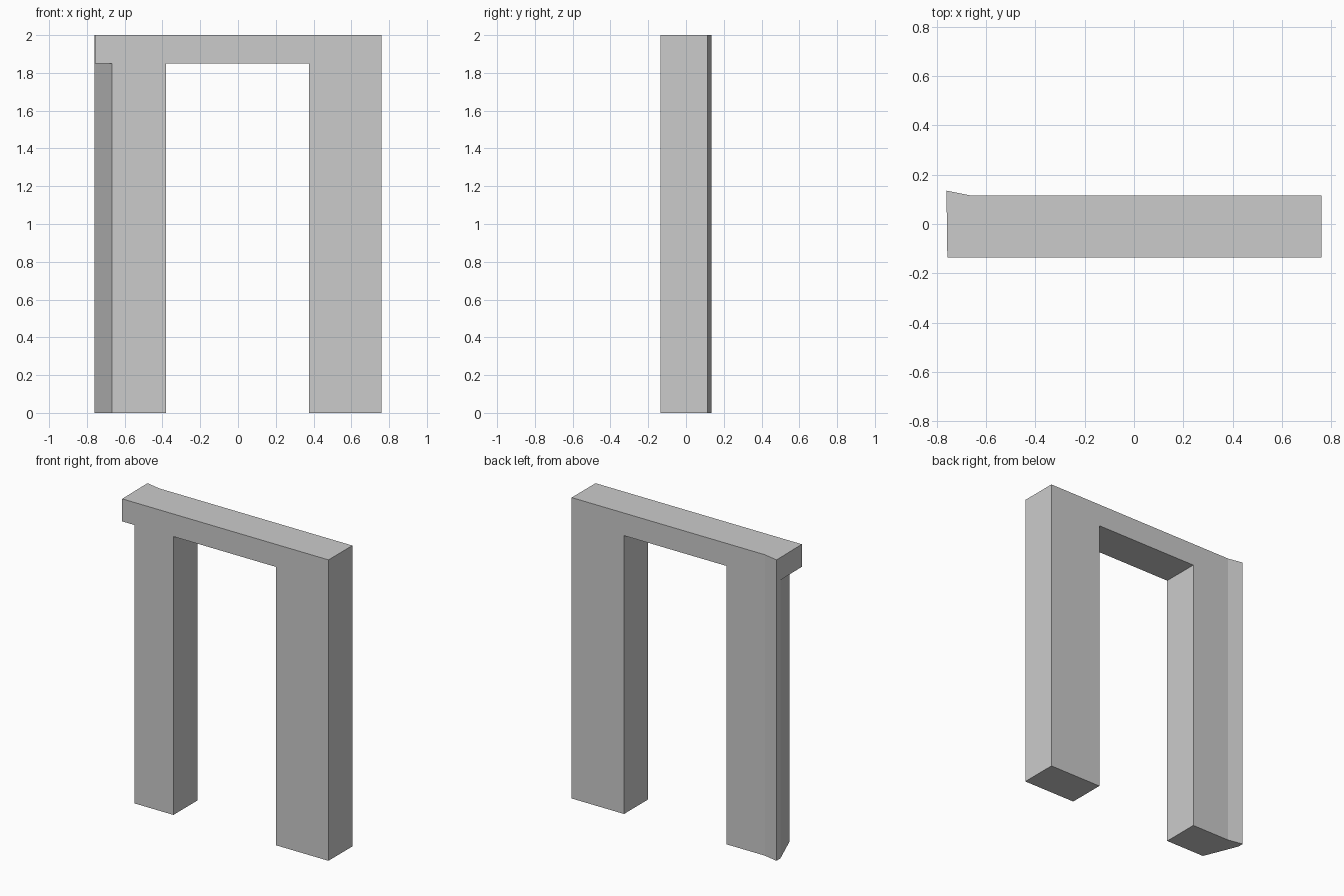
import bpy
import bmesh

cube = bpy.data.objects.get("Cube")
if cube:
    bpy.data.objects.remove(cube, do_unlink=True)

HEIGHT = 2.0
SOFFIT = 1.85      # underside of the lintel
FRONT, BACK = -0.135, 0.115

stone = bpy.data.materials.new("plain_grey")
stone.use_nodes = True
GREY = (0.6, 0.6, 0.6, 1)
stone.diffuse_color = GREY
stone.node_tree.nodes["Principled BSDF"].inputs["Base Color"].default_value = GREY


def prism(name, outline, bottom, top):
    """Extrude a plan outline upwards into a closed solid."""
    bm = bmesh.new()
    base = bm.faces.new([bm.verts.new((x, y, bottom)) for x, y in outline])
    side = bmesh.ops.extrude_face_region(bm, geom=[base])
    verts = [v for v in side["geom"] if isinstance(v, bmesh.types.BMVert)]
    bmesh.ops.translate(bm, verts=verts, vec=(0, 0, top - bottom))
    bmesh.ops.recalc_face_normals(bm, faces=bm.faces)
    mesh = bpy.data.meshes.new(name)
    bm.to_mesh(mesh)
    bm.free()
    mesh.materials.append(stone)
    obj = bpy.data.objects.new(name, mesh)
    bpy.context.collection.objects.link(obj)
    return obj


def cut(target, cutter):
    """Subtract the cutter from the target and discard it."""
    mod = target.modifiers.new("cut", 'BOOLEAN')
    mod.operation = 'DIFFERENCE'
    mod.solver = 'EXACT'
    mod.object = cutter
    bpy.context.view_layer.objects.active = target
    bpy.ops.object.modifier_apply(modifier=mod.name)
    bpy.data.objects.remove(cutter, do_unlink=True)


# Whole slab, with the flared back corner on the right-hand end
frame = prism("door_frame", [
    (-0.757, FRONT), (0.76, FRONT), (0.76, BACK),
    (-0.66, BACK), (-0.76, 0.135), (-0.76, 0.095)], 0, HEIGHT)

# Doorway between the two posts
cut(frame, prism("doorway_cutter",
                 [(-0.38, -1), (0.375, -1), (0.375, 1), (-0.38, 1)], -1, SOFFIT))

# Slanted outer face of the right post, below the lintel
cut(frame, prism("slant_cutter",
                 [(-0.76, 0.095), (-0.667, FRONT), (-0.627, -0.235),
                  (-1, -0.235), (-1, 0.095)], -1, SOFFIT))
